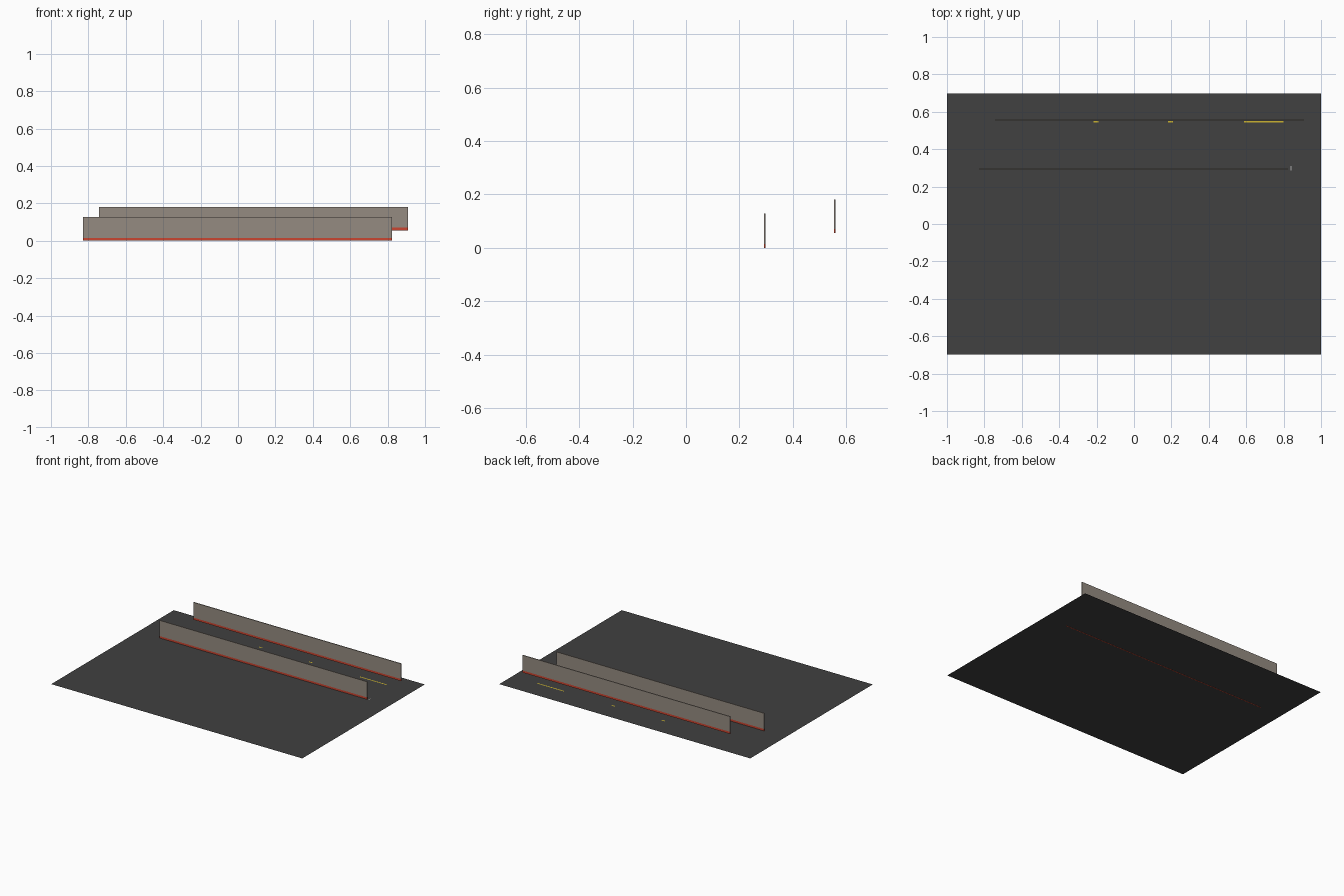
import bpy
import bmesh

if "Cube" in bpy.data.objects:
    bpy.data.objects.remove(bpy.data.objects["Cube"])


def material(name, rgb):
    m = bpy.data.materials.new(name)
    m.diffuse_color = (*rgb, 1.0)
    m.use_nodes = True
    m.node_tree.nodes["Principled BSDF"].inputs["Base Color"].default_value = m.diffuse_color
    return m


ASPHALT = material("dark grey", (0.052, 0.052, 0.052))
BOARD = material("warm grey", (0.30, 0.26, 0.22))
RED = material("red", (0.60, 0.06, 0.03))
YELLOW = material("yellow", (0.60, 0.45, 0.03))
PALE = material("pale grey", (0.45, 0.45, 0.45))


def finish(name, bm, mats):
    mesh = bpy.data.meshes.new(name)
    bm.to_mesh(mesh)
    bm.free()
    for m in mats:
        mesh.materials.append(m)
    ob = bpy.data.objects.new(name, mesh)
    bpy.context.collection.objects.link(ob)
    return ob


def plate(name, x0, x1, y0, y1, z, mat):
    """Flat upward-facing rectangle."""
    bm = bmesh.new()
    corners = ((x0, y0), (x1, y0), (x1, y1), (x0, y1))
    bm.faces.new([bm.verts.new((x, y, z)) for x, y in corners])
    return finish(name, bm, [mat])


def board(name, x0, x1, y, z0, z1, strip=0.015, thick=0.006):
    """Upright thin board, its lower strip cut in and coloured red."""
    bm = bmesh.new()
    bmesh.ops.create_cube(bm, size=1.0)
    for v in bm.verts:
        v.co = ((x0 + x1) / 2 + v.co.x * (x1 - x0),
                y + v.co.y * thick,
                (z0 + z1) / 2 + v.co.z * (z1 - z0))
    bmesh.ops.bisect_plane(bm, geom=bm.verts[:] + bm.edges[:] + bm.faces[:],
                           plane_co=(0, 0, z0 + strip), plane_no=(0, 0, 1))
    for f in bm.faces:
        f.material_index = int(f.calc_center_median().z < z0 + strip)
    return finish(name, bm, [BOARD, RED])


# Floor sheet
plate("floor", -1.0, 1.0, -0.697, 0.697, 0.001, ASPHALT)

# Two long boards, the rear one raised and shifted sideways
board("front_board", -0.83, 0.824, 0.295, 0.0, 0.128)
board("rear_board", -0.744, 0.91, 0.557, 0.056, 0.181)

# Small painted marks on the floor
for i, (a, b) in enumerate(((-0.217, -0.19), (0.182, 0.209), (0.588, 0.80))):
    plate(f"yellow_mark_{i + 1}", a, b, 0.543, 0.552, 0.003, YELLOW)
plate("pale_mark", 0.836, 0.841, 0.286, 0.309, 0.003, PALE)
